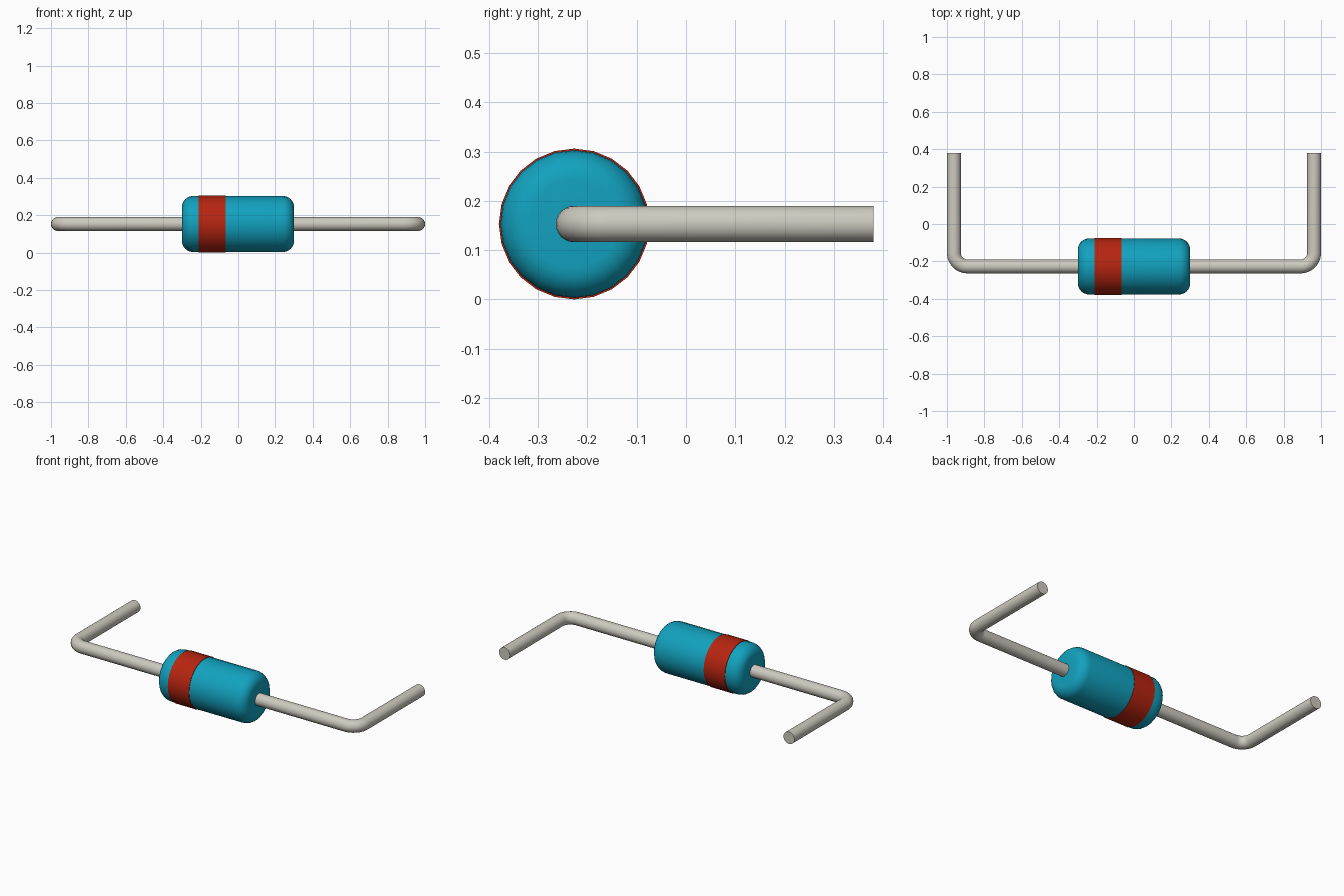
import bpy, bmesh
from math import sin, cos, pi, radians
from mathutils import Vector

cube = bpy.data.objects.get("Cube")
if cube:
    bpy.data.objects.remove(cube, do_unlink=True)

AXIS_Y, AXIS_Z = -0.227, 0.153   # centre line of the body
LEAD_R, LEAD_X, BEND = 0.037, 0.963, 0.072
SIDES = 24


def material(name, rgb, roughness=0.5):
    m = bpy.data.materials.new(name)
    m.use_nodes = True
    m.diffuse_color = (*rgb, 1)
    node = m.node_tree.nodes["Principled BSDF"]
    node.inputs["Base Color"].default_value = (*rgb, 1)
    node.inputs["Roughness"].default_value = roughness
    return m


teal = material("teal", (0.006, 0.36, 0.52))
red = material("red", (0.47, 0.018, 0.005))
metal = material("pale metal", (0.61, 0.59, 0.52))


def tube(name, rings, mat):
    """Skin rings given as (centre, direction, radius), closing both ends."""
    bm = bmesh.new()
    loops = []
    for centre, direction, radius in rings:
        side = Vector((0, 0, 1)).cross(direction)
        loops.append([bm.verts.new(centre + radius * (
            side * cos(2 * pi * i / SIDES) + Vector((0, 0, sin(2 * pi * i / SIDES)))))
            for i in range(SIDES)])
    for a, b in zip(loops, loops[1:]):
        for i in range(SIDES):
            j = (i + 1) % SIDES
            bm.faces.new((a[i], a[j], b[j], b[i]))
    bm.faces.new(loops[0])
    bm.faces.new(loops[-1])
    bmesh.ops.recalc_face_normals(bm, faces=bm.faces)
    mesh = bpy.data.meshes.new(name)
    bm.to_mesh(mesh)
    bm.free()
    mesh.materials.append(mat)
    obj = bpy.data.objects.new(name, mesh)
    bpy.context.collection.objects.link(obj)
    bpy.ops.object.select_all(action="DESELECT")
    obj.select_set(True)
    bpy.context.view_layer.objects.active = obj
    bpy.ops.object.shade_smooth_by_angle(angle=radians(40))
    return obj


def along_x(x, radius):
    return Vector((x, AXIS_Y, AXIS_Z)), Vector((1, 0, 0)), radius


# Body with rounded ends and a slightly raised band
HALF, R, ROUND, BAND_R = 0.3, 0.15, 0.06, 0.153
BAND = (-0.21, -0.067)
arc = [(HALF - ROUND * (1 - cos(t)), R - ROUND * (1 - sin(t)))
       for t in [k * pi / 12 for k in range(7)]]
profile = [(-x, r) for x, r in arc]
profile += [(BAND[0], R), (BAND[0], BAND_R), (BAND[1], BAND_R), (BAND[1], R)]
profile += arc[::-1]
body = tube("body", [along_x(x, r) for x, r in profile], teal)
body.data.materials.append(red)
for face in body.data.polygons:
    if BAND[0] - 0.001 < face.center.x < BAND[1] + 0.001:
        face.material_index = 1

# Wire leads, each bent backwards at its outer end
for name, s in (("left_lead", 1), ("right_lead", -1)):
    rings = [(Vector((s * (HALF - 0.02), AXIS_Y, AXIS_Z)), Vector((s, 0, 0)), LEAD_R)]
    for k in range(9):
        t = k * pi / 16
        centre = Vector((s * (LEAD_X - BEND * (1 - sin(t))),
                         AXIS_Y + BEND * (1 - cos(t)), AXIS_Z))
        rings.append((centre, Vector((s * cos(t), sin(t), 0)), LEAD_R))
    rings.append((Vector((s * LEAD_X, 0.38, AXIS_Z)), Vector((0, 1, 0)), LEAD_R))
    tube(name, rings, metal)
